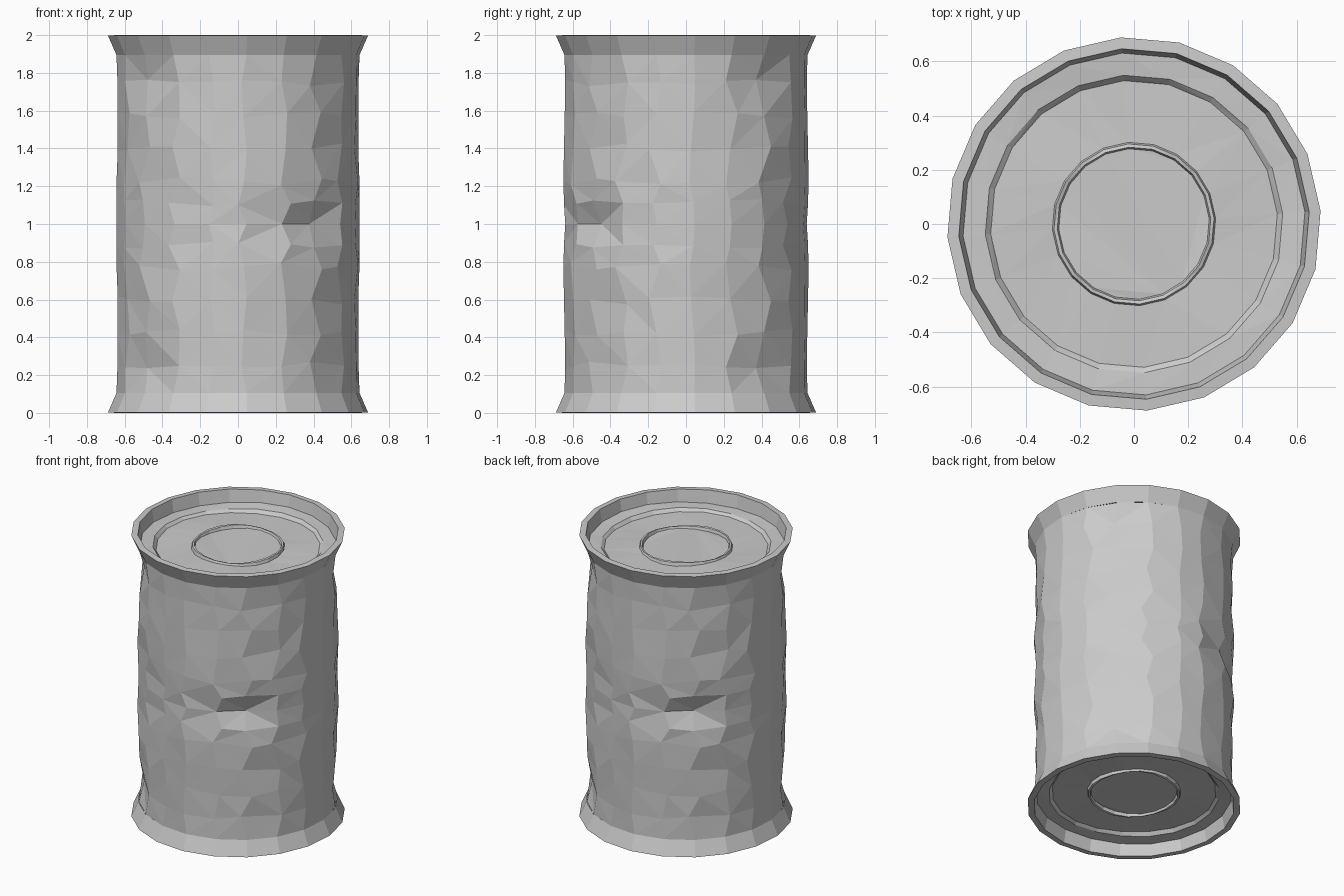
import bpy, bmesh, math, random

if "Cube" in bpy.data.objects:
    bpy.data.objects.remove(bpy.data.objects["Cube"])

SIDES = 20
random.seed(4)


def lathe(name, rings, point, close=False):
    """Loft rings of SIDES points into a flat-faced object."""
    bm = bmesh.new()
    loops = [[bm.verts.new(point(i, s, r, z)) for s in range(SIDES)]
             for i, (r, z) in enumerate(rings)]
    for a, b in zip(loops, loops[1:]):
        for s in range(SIDES):
            t = (s + 1) % SIDES
            bm.faces.new((a[s], a[t], b[t], b[s]))
    if close:
        bm.faces.new(loops[-1])
    bmesh.ops.triangulate(bm, faces=bm.faces[:])
    bmesh.ops.recalc_face_normals(bm, faces=bm.faces[:])
    mesh = bpy.data.meshes.new(name)
    bm.to_mesh(mesh)
    bm.free()
    obj = bpy.data.objects.new(name, mesh)
    bpy.context.collection.objects.link(obj)
    return obj


def angle_of(s):
    return math.radians(-86 + 360 / SIDES * s)


# Dents repeat on opposite sides and in both halves:
# angle, height from middle, angular width, height width, depth
DENTS = [(-48, 0.0, 11, 0.06, 0.06), (-70, 0.0, 12, 0.05, 0.025),
         (-141, 0.72, 12, 0.12, 0.035), (-118, 0.1, 14, 0.25, 0.015),
         (-38, 0.38, 12, 0.15, 0.02), (-165, 0.35, 12, 0.2, 0.025)]
shift = {}


def body_point(i, s, r, z):
    a = angle_of(s)
    h = abs(z - 1)
    for da, dh, wa, wh, depth in DENTS:
        d = (math.degrees(a) - da + 90) % 180 - 90
        r -= depth * math.exp(-(d / wa) ** 2 - ((h - dh) / wh) ** 2)
    if 0.05 < h < 0.85:
        # Matching irregular vertices for mirrored positions
        key = (round(h, 2), s % (SIDES // 2))
        if key not in shift:
            shift[key] = (random.uniform(-0.07, 0.07), random.uniform(-0.05, 0.05))
        a += shift[key][0]
        z += math.copysign(shift[key][1], z - 1)
    return r * math.cos(a), r * math.sin(a), z


# Dented side wall
half = [(0.645, 0.895), (0.64, 0.72), (0.643, 0.55), (0.648, 0.38),
        (0.65, 0.2), (0.646, 0.08)]
wall = ([(r, 1 - h) for r, h in half] + [(0.645, 1.0)]
        + [(r, 1 + h) for r, h in reversed(half)])
lathe("can_wall", wall, body_point)

# Flared rim, recessed lid, step and central bead
CAP = [(0.645, 0.895), (0.69, 0.997), (0.648, 1.0), (0.632, 0.915),
       (0.55, 0.91), (0.53, 0.89), (0.302, 0.892), (0.296, 0.91),
       (0.284, 0.91), (0.278, 0.892)]


def cap_builder(side):
    def point(i, s, r, h):
        a = angle_of(s)
        if i > 2:
            h += 0.005 * math.sin(3 * a + i)
        return r * math.cos(a), r * math.sin(a), 1 + side * h
    return point


for name, side in (("top_end", 1), ("bottom_end", -1)):
    lathe(name, CAP, cap_builder(side), close=True)
